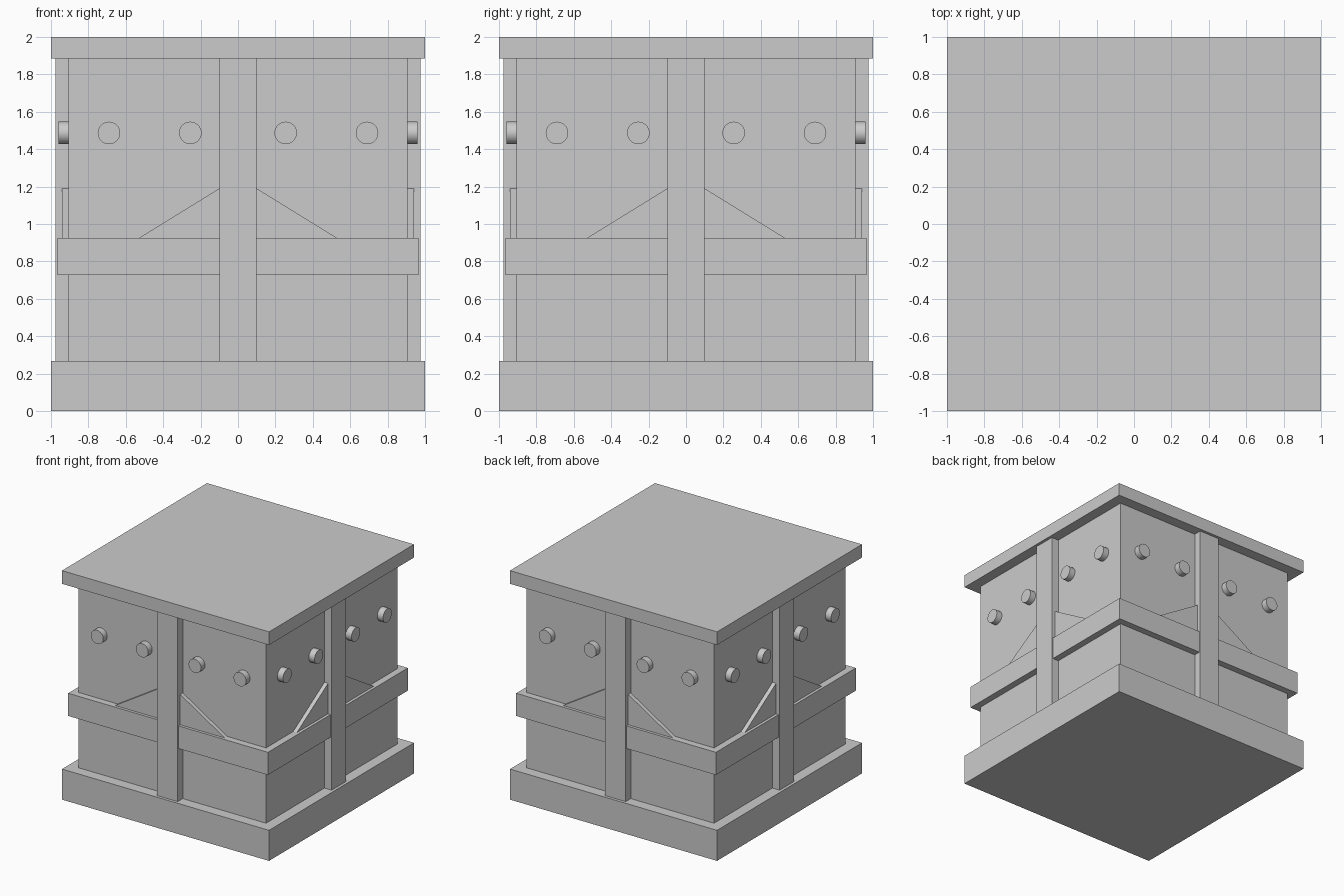
import bpy, bmesh, math
from mathutils import Matrix

if "Cube" in bpy.data.objects:
    bpy.data.objects.remove(bpy.data.objects["Cube"])


def finish(name, bm):
    bmesh.ops.recalc_face_normals(bm, faces=bm.faces)
    mesh = bpy.data.meshes.new(name)
    bm.to_mesh(mesh)
    bm.free()
    obj = bpy.data.objects.new(name, mesh)
    bpy.context.collection.objects.link(obj)
    return obj


def box(name, x0, x1, y0, y1, z0, z1):
    bm = bmesh.new()
    bmesh.ops.create_cube(bm, size=1)
    for v in bm.verts:
        v.co = ((x0 + x1) / 2 + v.co.x * (x1 - x0),
                (y0 + y1) / 2 + v.co.y * (y1 - y0),
                (z0 + z1) / 2 + v.co.z * (z1 - z0))
    return finish(name, bm)


def square(name, half, z0, z1):
    return box(name, -half, half, -half, half, z0, z1)


def brace(name, side):
    # triangular plate between post and band
    profile = [(0.1, 1.19), (0.53, 0.925), (0.1, 0.925)]
    bm = bmesh.new()
    face = bm.faces.new([bm.verts.new((side * x, -0.94, z)) for x, z in profile])
    ext = bmesh.ops.extrude_face_region(bm, geom=[face])
    for v in ext["geom"]:
        if isinstance(v, bmesh.types.BMVert):
            v.co.y = -0.905
    return finish(name, bm)


def peg(name, x):
    bm = bmesh.new()
    m = Matrix.Translation((x, -0.9325, 1.487)) @ Matrix.Rotation(math.pi / 2, 4, 'X')
    bmesh.ops.create_cone(bm, cap_ends=True, segments=32, radius1=0.06,
                          radius2=0.06, depth=0.055, matrix=m)
    for f in bm.faces:
        f.smooth = len(f.verts) == 4
    for e in bm.edges:
        e.smooth = all(f.smooth for f in e.link_faces)
    return finish(name, bm)


# Core box, base slab, lid and surrounding band
square("base", 1.0, 0.0, 0.267)
square("body", 0.905, 0.267, 1.885)
square("lid", 1.0, 1.885, 2.0)
square("band", 0.965, 0.727, 0.925)

# Same trim on all four sides
for i, label in enumerate(("front", "right", "back", "left")):
    parts = [box(label + "_post", -0.1, 0.1, -0.975, -0.905, 0.267, 1.885)]
    parts += [brace(f"{label}_brace_{n}", s) for n, s in enumerate((-1, 1))]
    parts += [peg(f"{label}_peg_{n}", x)
              for n, x in enumerate((-0.69, -0.255, 0.255, 0.69))]
    for p in parts:
        p.rotation_euler.z = i * math.pi / 2
